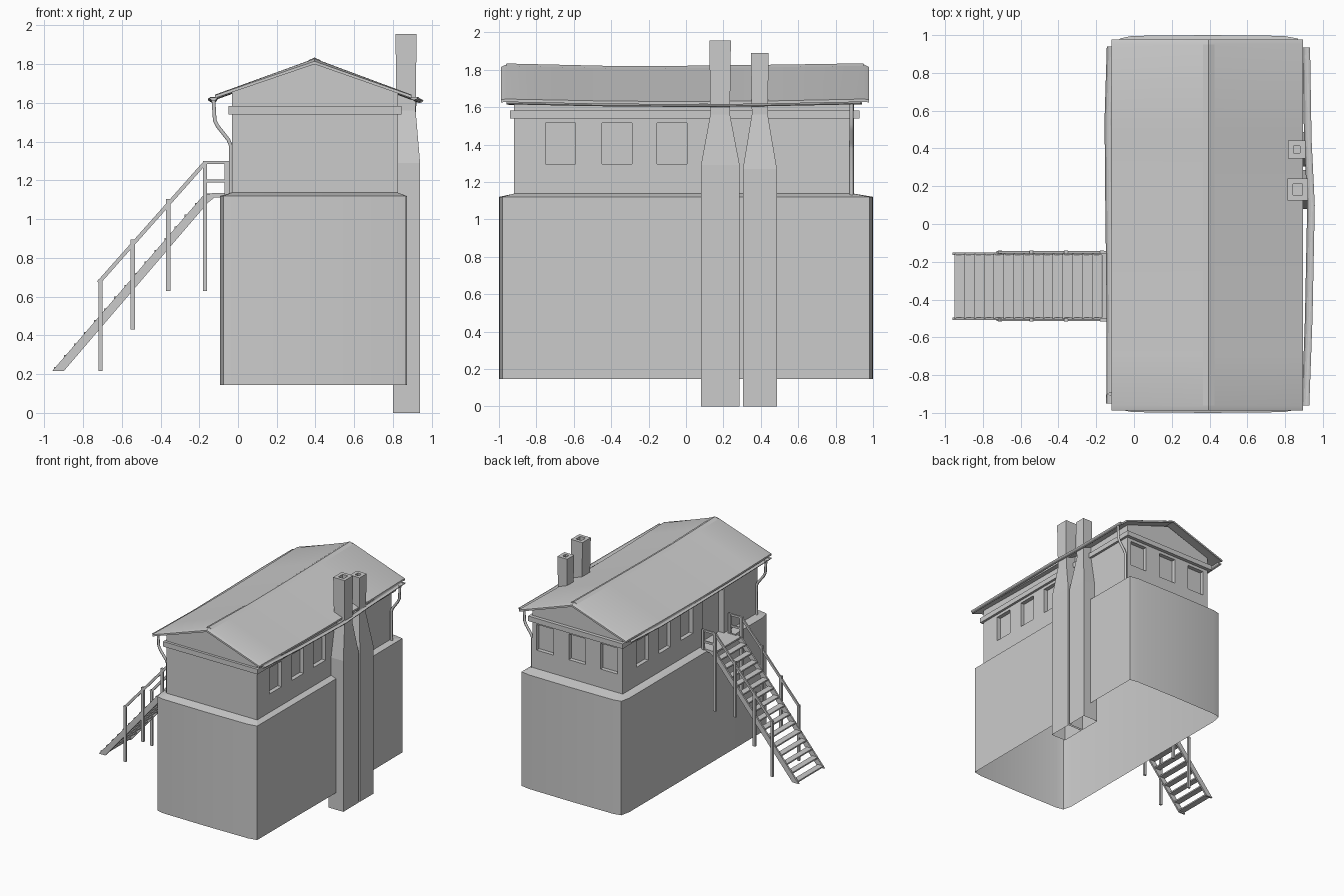
import bpy, bmesh, math
from mathutils import Vector

if "Cube" in bpy.data.objects:
    bpy.data.objects.remove(bpy.data.objects["Cube"])


def mesh_object(name, bm, smooth=False):
    bmesh.ops.recalc_face_normals(bm, faces=bm.faces)
    me = bpy.data.meshes.new(name)
    bm.to_mesh(me)
    bm.free()
    ob = bpy.data.objects.new(name, me)
    bpy.context.collection.objects.link(ob)
    if smooth:
        bpy.ops.object.select_all(action='DESELECT')
        bpy.context.view_layer.objects.active = ob
        ob.select_set(True)
        bpy.ops.object.shade_smooth_by_angle(angle=math.radians(20))
    return ob


def loft(bm, rings, closed=True, cap_start=True, cap_end=True):
    vs = [[bm.verts.new(p) for p in r] for r in rings]
    n = len(rings[0])
    for a, b in zip(vs, vs[1:]):
        for i in range(n if closed else n - 1):
            j = (i + 1) % n
            bm.faces.new((a[i], a[j], b[j], b[i]))
    if cap_start:
        bm.faces.new(vs[0])
    if cap_end:
        bm.faces.new(vs[-1])


def rect(x0, x1, y0, y1, z):
    return [(x0, y0, z), (x1, y0, z), (x1, y1, z), (x0, y1, z)]


def box(bm, x0, x1, y0, y1, z0, z1):
    loft(bm, [rect(x0, x1, y0, y1, z0), rect(x0, x1, y0, y1, z1)])


def beam(bm, a, b, y, w, h):
    # square bar in the xz plane from a to b
    d = Vector((b[0] - a[0], b[1] - a[1])).normalized()
    n = Vector((-d.y, d.x)) * h / 2
    loft(bm, [[(p[0] + s * n.x, y + t * w / 2, p[1] + s * n.y)
               for s, t in ((-1, -1), (1, -1), (1, 1), (-1, 1))] for p in (a, b)])


# Lower storey: bowed shell, open below, with sloping ledge
half = [(-0.075, -0.982), (-0.01, -0.996), (0.39, -1.0), (0.79, -0.996), (0.868, -0.982)]
outline = half + [(0.872, 0)] + [(x, -y) for x, y in reversed(half)] + [(-0.093, 0.9), (-0.093, -0.9)]


def clamp(x, y):
    return min(max(x, -0.03), 0.825), min(max(y, -0.92), 0.898)


bm = bmesh.new()
loft(bm, [[(x, y, 0.145) for x, y in outline],
          [(x, y, 1.12) for x, y in outline],
          [(*clamp(x, y), 1.137) for x, y in outline]], cap_start=False, cap_end=False)
bmesh.ops.remove_doubles(bm, verts=bm.verts, dist=0.0001)
mesh_object("lower_storey", bm, True)

# Upper storey with gable tops
gable = [(-0.03, 1.12), (0.825, 1.12), (0.825, 1.655), (0.395, 1.80), (-0.03, 1.655)]
bm = bmesh.new()
loft(bm, [[(x, y, z) for x, z in gable] for y in (-0.92, 0.898)])
upper = mesh_object("upper_storey", bm)

# Window and door recesses
bm = bmesh.new()
D = 0.035
for y0, y1 in ((-0.75, -0.59), (-0.45, -0.29), (-0.155, 0.005)):
    box(bm, 0.825 - D, 0.9, y0, y1, 1.295, 1.515)
for y0, y1 in ((0.55, 0.71), (0.25, 0.41), (-0.05, 0.11)):
    box(bm, -0.1, -0.03 + D, y0, y1, 1.295, 1.515)
for x0, x1 in ((0.02, 0.18), (0.32, 0.48), (0.625, 0.785)):
    box(bm, x0, x1, 0.898 - D, 1.0, 1.295, 1.515)
box(bm, -0.1, 0.02, -0.47, -0.19, 1.137, 1.515)
cutter = mesh_object("opening_cutter", bm)
cutter.hide_render = True
mod = upper.modifiers.new("openings", 'BOOLEAN')
mod.object = cutter
mod.operation = 'DIFFERENCE'
mod.solver = 'EXACT'
bpy.context.view_layer.objects.active = upper
bpy.ops.object.modifier_apply(modifier=mod.name)
bpy.data.objects.remove(cutter)

# Moulding band around the upper storey
bm = bmesh.new()
box(bm, -0.05, 0.845, -0.942, 0.928, 1.54, 1.583)
mesh_object("moulding_band", bm)

# Sagging gable roof
bm = bmesh.new()
rings = []
for y, ridge, eave in ((-0.988, 1.815, 1.64), (-0.96, 1.828, 1.643), (-0.7, 1.82, 1.638),
                       (-0.4, 1.815, 1.632), (0, 1.816, 1.63), (0.5, 1.822, 1.634),
                       (0.95, 1.829, 1.643), (0.978, 1.815, 1.64)):
    top = [(-0.118, eave), (0.395, ridge), (0.895, eave)]
    rings.append([(x, y, z) for x, z in top] + [(x, y, z - 0.015) for x, z in reversed(top)])
loft(bm, rings)
mesh_object("roof", bm, True)

# Ridge cap
bm = bmesh.new()
loft(bm, [[(0.365, y, z - 0.008), (0.395, y, z + 0.005), (0.425, y, z - 0.008)]
          for y, z in ((-0.96, 1.828), (-0.4, 1.815), (0, 1.816), (0.5, 1.822), (0.95, 1.829))])
mesh_object("ridge_cap", bm)

# Half-round gutters, slightly warped along their length
paths = {"gutter_left": [(-0.95, -0.127, 1.627), (-0.4, -0.126, 1.617), (0.1, -0.132, 1.617),
                         (0.55, -0.136, 1.62), (0.94, -0.124, 1.63)],
         "gutter_right": [(-0.96, 0.908, 1.63), (-0.5, 0.925, 1.62), (0.1, 0.937, 1.615),
                          (0.45, 0.92, 1.62), (0.935, 0.912, 1.63)]}
for name, pts in paths.items():
    bm = bmesh.new()
    loft(bm, [[(x + 0.02 * math.cos(a), y, z + 0.015 * math.sin(a))
               for a in [math.pi * (1 + i / 6) for i in range(7)]] for y, x, z in pts],
         closed=False)
    mesh_object(name, bm, True)


# Downpipes
def pipe(name, pts, r=0.011):
    cu = bpy.data.curves.new(name, 'CURVE')
    cu.dimensions = '3D'
    cu.bevel_depth = r
    cu.bevel_resolution = 1
    cu.use_fill_caps = True
    sp = cu.splines.new('POLY')
    sp.points.add(len(pts) - 1)
    for p, c in zip(sp.points, pts):
        p.co = (*c, 1)
    bpy.context.collection.objects.link(bpy.data.objects.new(name, cu))


pipe("downpipe_left", [(-0.127, -0.9, 1.62), (-0.12, -0.9, 1.51), (-0.105, -0.9, 1.48),
                       (-0.05, -0.9, 1.41), (-0.037, -0.9, 1.38), (-0.037, -0.9, 1.13)])
pipe("downpipe_right", [(0.912, 0.885, 1.62), (0.908, 0.885, 1.51), (0.895, 0.885, 1.48),
                        (0.845, 0.885, 1.41), (0.832, 0.885, 1.38), (0.832, 0.885, 1.13)])

# Chimneys: wide breast, tapered shoulder, narrow hollow stack
for name, (y0, y1), (u0, u1), (x0, x1), (s, t) in (
        ("chimney_tall", (0.08, 0.287), (0.13, 0.235), (0.818, 0.917), (1.29, 1.955)),
        ("chimney_short", (0.304, 0.486), (0.352, 0.437), (0.82, 0.903), (1.27, 1.89))):
    bm = bmesh.new()
    e, w = 0.005, 0.024
    loft(bm, [rect(0.80, 0.94, y0, y1, 0), rect(0.80, 0.94, y0, y1, s),
              rect(x0, x1, u0, u1, 1.56),
              rect(x0 - e, x1 + e, u0 - e, u1 + e, t),
              rect(x0 + w, x1 - w, u0 + w, u1 - w, t),
              rect(x0 + w, x1 - w, u0 + w, u1 - w, t - 0.06)], cap_start=False)
    mesh_object(name, bm)

# Stair stringers
stringer = [(-0.96, 0.215), (-0.90, 0.215), (-0.155, 1.085), (-0.12, 1.113),
            (-0.03, 1.113), (-0.03, 1.135), (-0.13, 1.135), (-0.18, 1.122)]
bm = bmesh.new()
for y in (-0.158, -0.502):
    loft(bm, [[(x, y + o, z) for x, z in stringer] for o in (-0.007, 0.007)])
mesh_object("stair_stringers", bm)

# Treads and landing
bm = bmesh.new()
N = 15
for i in range(N):
    x = -0.925 + 0.052 * i
    z = 0.225 + 0.0605 * i
    box(bm, x - 0.026, x + 0.026, -0.5, -0.16, z, z + 0.012)
box(bm, -0.17, -0.03, -0.5, -0.16, 1.118, 1.132)
mesh_object("stair_treads", bm)

# Railings
posts = [(-0.71, 0.215, 0.69), (-0.543, 0.43, 0.895), (-0.36, 0.63, 1.105),
         (-0.17, 0.63, 1.3), (-0.058, 1.12, 1.3)]
bm = bmesh.new()
for y in (-0.15, -0.508):
    for x, z0, z1 in posts:
        box(bm, x - 0.011, x + 0.011, y - 0.009, y + 0.009, z0, z1)
    beam(bm, (-0.72, 0.672), (-0.17, 1.292), y, 0.012, 0.02)
    beam(bm, (-0.175, 1.292), (-0.05, 1.292), y, 0.014, 0.017)
    beam(bm, (-0.17, 1.197), (-0.05, 1.197), y, 0.012, 0.017)
mesh_object("stair_railings", bm)
